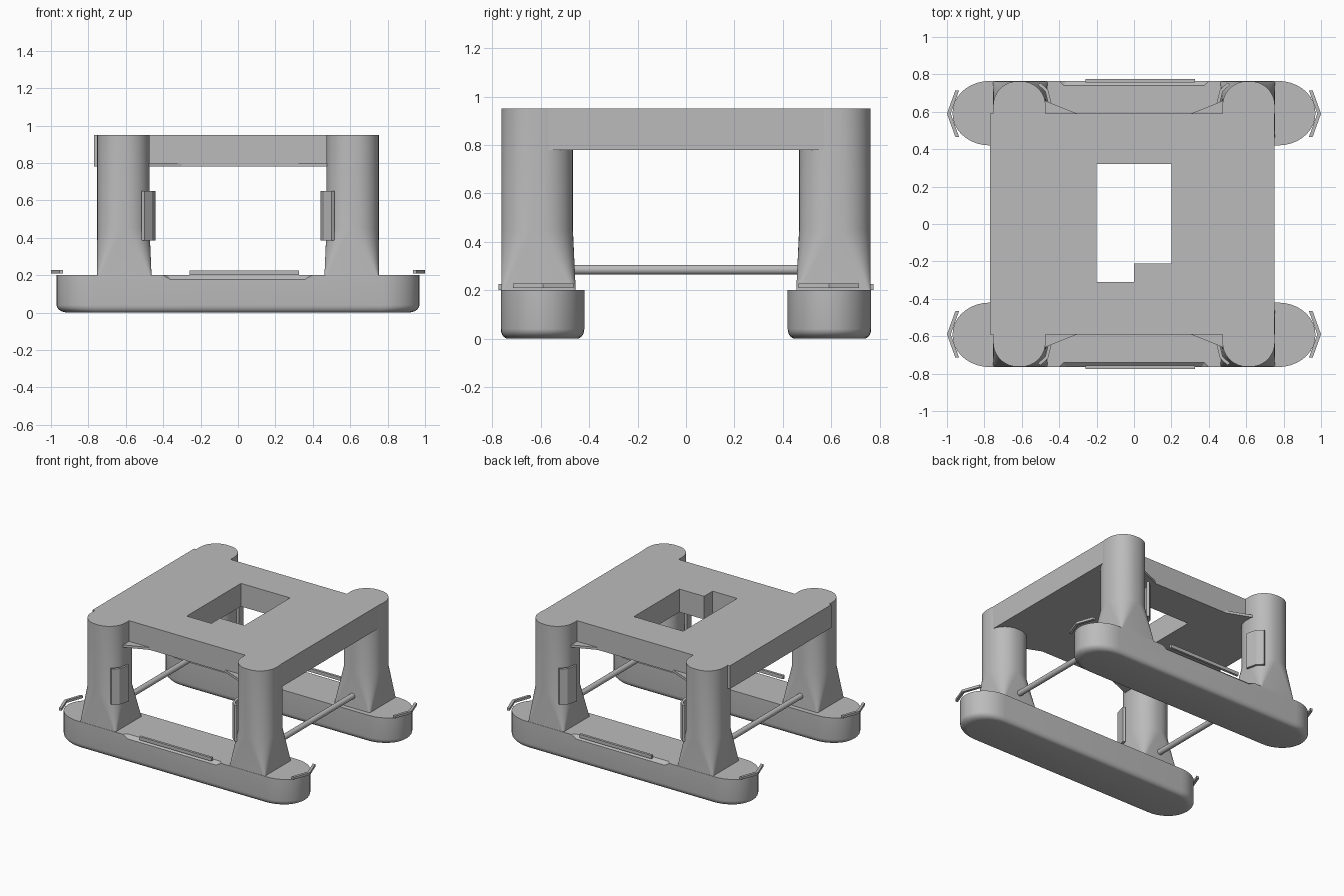
import bpy, bmesh, math

cube = bpy.data.objects.get("Cube")
if cube:
    bpy.data.objects.remove(cube, do_unlink=True)

grey = bpy.data.materials.new("hull grey")
grey.use_nodes = True
grey.diffuse_color = (0.5, 0.5, 0.5, 1)
grey.node_tree.nodes["Principled BSDF"].inputs["Base Color"].default_value = (0.5, 0.5, 0.5, 1)


def loft(name, rings, smooth=True):
    """Skin a stack of (outline, height) rings and cap both ends."""
    bm = bmesh.new()
    loops = [[bm.verts.new((x, y, z)) for x, y in outline] for outline, z in rings]
    n = len(loops[0])
    for low, high in zip(loops, loops[1:]):
        for i in range(n):
            j = (i + 1) % n
            bm.faces.new((low[i], low[j], high[j], high[i]))
    bm.faces.new(loops[0])
    bm.faces.new(loops[-1])
    bmesh.ops.recalc_face_normals(bm, faces=bm.faces)
    mesh = bpy.data.meshes.new(name)
    bm.to_mesh(mesh)
    bm.free()
    mesh.materials.append(grey)
    obj = bpy.data.objects.new(name, mesh)
    bpy.context.collection.objects.link(obj)
    if smooth:
        bpy.ops.object.select_all(action='DESELECT')
        obj.select_set(True)
        bpy.context.view_layer.objects.active = obj
        bpy.ops.object.shade_smooth_by_angle(angle=math.radians(30))
    return obj


def prism(name, outline, z0, z1):
    return loft(name, [(outline, z0), (outline, z1)], False)


def rect(x0, x1, y0, y1):
    return [(x0, y0), (x1, y0), (x1, y1), (x0, y1)]


def rounded(x0, x1, y0, y1, rx, ry, steps=10):
    """Rectangle outline with elliptical corners."""
    centres = [(x1 - rx, y1 - ry), (x0 + rx, y1 - ry), (x0 + rx, y0 + ry), (x1 - rx, y0 + ry)]
    pts = []
    for q, (cx, cy) in enumerate(centres):
        for i in range(steps):
            a = math.pi / 2 * (q + i / (steps - 1))
            pts.append((cx + rx * math.cos(a), cy + ry * math.sin(a)))
    return pts


def flip(outline, sx, sy):
    return [(x * sx, y * sy) for x, y in outline]


def strip(pts, dx, dy):
    """Thin bent plate: a path and its shifted copy."""
    return pts + [(x + dx, y + dy) for x, y in reversed(pts)]


def cut(obj, cutter):
    mod = obj.modifiers.new("cut", 'BOOLEAN')
    mod.operation = 'DIFFERENCE'
    mod.solver = 'EXACT'
    mod.object = cutter
    cutter.hide_render = True
    cutter.hide_set(True)
    cutter.display_type = 'WIRE'


# Deck with a notched well through the middle
deck = prism("deck", rect(-0.77, 0.75, -0.59, 0.59), 0.78, 0.95)
well = [(-0.2, -0.31), (0, -0.31), (0, -0.21), (0.2, -0.21), (0.2, 0.32), (-0.2, 0.32)]
cut(deck, prism("well_cutter", well, 0.7, 1.05))

for sy, end in ((-1, "front"), (1, "back")):
    # Pontoon, rounded at the ends and along the bottom edge
    rings = []
    for k in range(6):
        a = math.pi / 2 * k / 5
        ix, iy = 0.06 * (1 - math.sin(a)), 0.03 * (1 - math.sin(a))
        outline = rounded(-0.97 + ix, 0.97 - ix, 0.42 + iy, 0.765 - iy, 0.2 - ix / 2, 0.17 - iy)
        rings.append((flip(outline, 1, sy), 0.04 * (1 - math.cos(a))))
    rings.append((rings[-1][0], 0.2))
    pontoon = loft(end + "_pontoon", rings)

    # Chamfer on the outer top edge between the columns
    low = [(-0.36, 0.775), (0.36, 0.775), (0.36, 0.767), (-0.36, 0.767)]
    high = [(-0.42, 0.775), (0.42, 0.775), (0.38, 0.735), (-0.38, 0.735)]
    cut(pontoon, loft(end + "_chamfer_cutter",
                      [(flip(low, 1, sy), 0.175), (flip(high, 1, sy), 0.205)], False))

    # Long rubbing bar on the pontoon side
    prism(end + "_side_bar", flip(rect(-0.26, 0.325, 0.757, 0.775), 1, sy), 0.2, 0.225)

    for sx, side in ((-1, "right"), (1, "left")):
        tag = end + "_" + side

        # Column: round above, flaring to a square foot
        top = flip(rounded(0.473, 0.753, 0.467, 0.763, 0.13, 0.13), sx, sy)
        foot = flip(rounded(0.462, 0.753, 0.455, 0.763, 0.006, 0.006), sx, sy)
        loft(tag + "_column", [(foot, 0.19), (top, 0.45), (top, 0.95)])

        # Gusset under the deck edge
        prism(tag + "_gusset", flip([(0.3, 0.589), (0.49, 0.589), (0.49, 0.665)], sx, sy),
              0.78, 0.798)

        # Bent fender plate on the column's inner corner
        fender = strip([(0.5, 0.755), (0.46, 0.72), (0.44, 0.64)], 0.015, -0.01)
        prism(tag + "_fender", flip(fender, sx, sy), 0.385, 0.65)

        # Chevron bar at the pontoon tip
        chevron = strip([(0.955, 0.715), (1.0, 0.59), (0.955, 0.465)], -0.02, 0)
        prism(tag + "_tip_bar", flip(chevron, sx, sy), 0.21, 0.228)

# Round braces between front and back columns
for sx, side in ((-1, "right"), (1, "left")):
    bpy.ops.mesh.primitive_cylinder_add(vertices=24, radius=0.02, depth=0.98,
                                        location=(0.61 * sx, 0, 0.285),
                                        rotation=(math.pi / 2, 0, 0))
    brace = bpy.context.object
    brace.name = side + "_brace"
    brace.data.materials.append(grey)
    bpy.ops.object.shade_smooth_by_angle(angle=math.radians(30))
